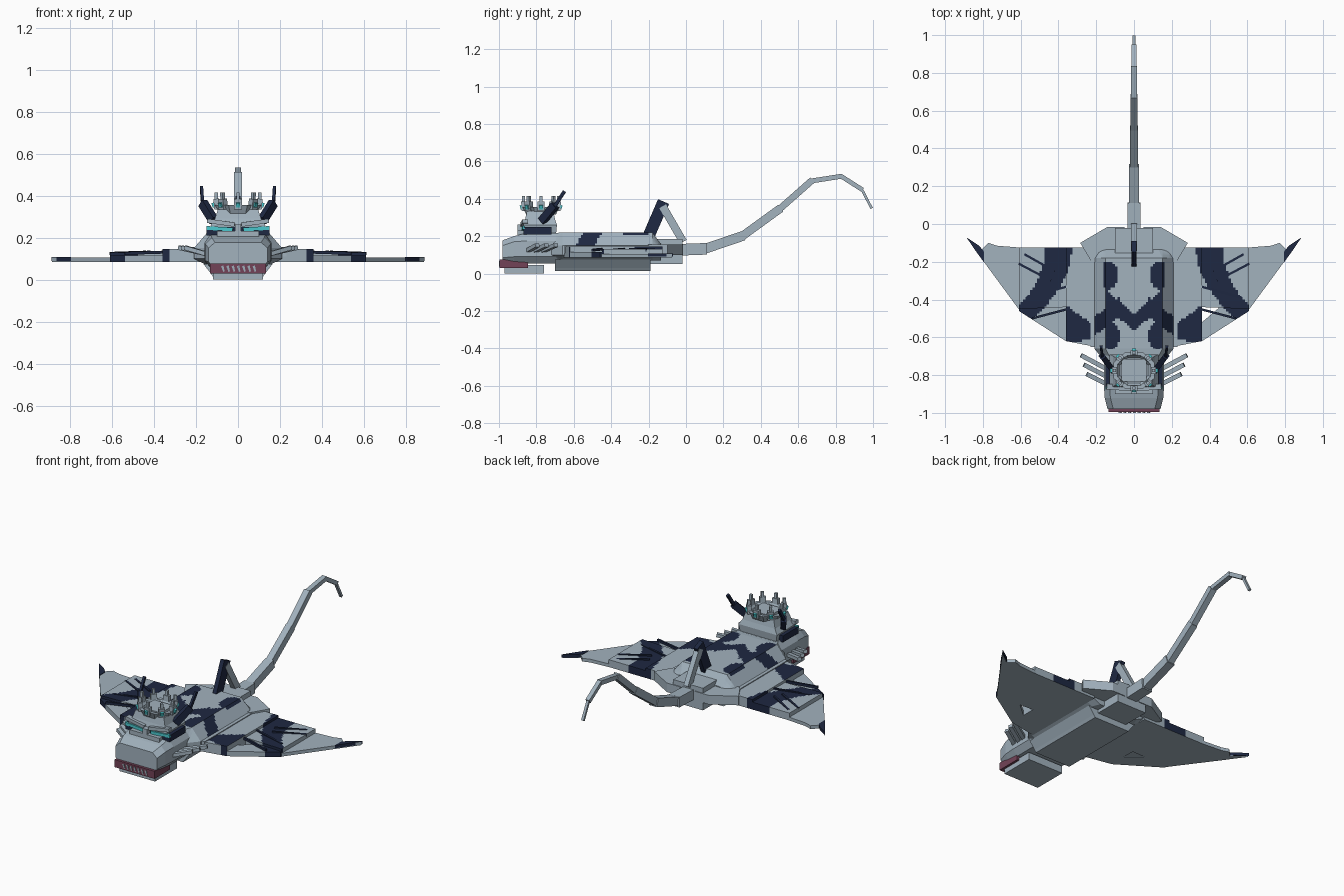
import bpy, bmesh, math
from mathutils import Vector

if "Cube" in bpy.data.objects:
    bpy.data.objects.remove(bpy.data.objects["Cube"], do_unlink=True)


def material(name, rgb):
    m = bpy.data.materials.new(name)
    m.use_nodes = True
    m.diffuse_color = (*rgb, 1)
    m.node_tree.nodes["Principled BSDF"].inputs["Base Color"].default_value = (*rgb, 1)
    return m


GREY = material("ray grey", (0.36, 0.445, 0.515))
NAVY = material("camouflage navy", (0.013, 0.021, 0.054))
MAROON = material("lip maroon", (0.17, 0.055, 0.095))
CYAN = material("glow cyan", (0.07, 0.58, 0.62))


def loft(name, rings, mat=GREY):
    """Closed solid through matching rings of points."""
    bm = bmesh.new()
    loops = [[bm.verts.new(p) for p in r] for r in rings]
    n = len(loops[0])
    for a, b in zip(loops, loops[1:]):
        for i in range(n):
            j = (i + 1) % n
            bm.faces.new((a[i], a[j], b[j], b[i]))
    bm.faces.new(loops[0])
    bm.faces.new(loops[-1])
    bmesh.ops.recalc_face_normals(bm, faces=bm.faces[:])
    mesh = bpy.data.meshes.new(name)
    bm.to_mesh(mesh)
    bm.free()
    mesh.materials.append(mat)
    ob = bpy.data.objects.new(name, mesh)
    bpy.context.collection.objects.link(ob)
    return ob


def plate(name, outline, z0, z1, mat=GREY, s=1):
    return loft(name, [[(s * x, y, z) for x, y in outline] for z in (z0, z1)], mat)


def box(name, x, y, z, mat=GREY):
    return plate(name, [(x[0], y[0]), (x[1], y[0]), (x[1], y[1]), (x[0], y[1])], *z, mat)


def beam(name, p, q, w, h, mat=GREY, taper=1):
    """Rectangular bar from p to q, w across and h high."""
    p, q = Vector(p), Vector(q)
    d = (q - p).normalized()
    side = d.cross(Vector((0, 0, 1)))
    side = side.normalized() if side.length > 0.01 else Vector((1, 0, 0))
    up = side.cross(d)
    ring = [(-1, -1), (1, -1), (1, 1), (-1, 1)]
    return loft(name, [[c + side * (i * w * k / 2) + up * (j * h * k / 2) for i, j in ring]
                       for c, k in ((p, 1), (q, taper))], mat)


def section(half, y):
    """Symmetric cross-section at depth y from its right half."""
    return [(x, y, z) for x, z in half] + [(-x, y, z) for x, z in reversed(half)]


def spot(a, y, ca, cy, ra, ry):
    return ((a - ca) / ra) ** 2 + ((y - cy) / ry) ** 2 < 1


def body_camo(a, y):
    chevron = a < 0.15 and abs(y + 0.52 - 0.85 * a) < 0.045
    limb = a > 0.07 and abs(y + 0.43 + 0.8 * (a - 0.07)) < 0.05
    front_spot = a < 0.15 and spot(a, y, 0.125, -0.595, 0.05, 0.07)
    return chevron or limb or front_spot or (a < 0.165 and spot(a, y, 0.135, -0.27, 0.05, 0.075))


def wing_camo(a, y):
    front = a < 0.36 and abs(y + 0.57 - 0.28 * (a - 0.22)) < 0.04 + 0.43 * (a - 0.22)
    return front or abs(a - 0.40 - 1.5 * (y + 0.13) ** 2) < 0.07


def camouflage(ob, rule, step=0.0125):
    """Cut the part into small cells and paint the upper ones by rule."""
    bm = bmesh.new()
    bm.from_mesh(ob.data)
    for axis in (0, 1):
        vals = [v.co[axis] for v in bm.verts]
        k = math.floor(min(vals) / step) + 1
        while k * step < max(vals):
            co, no = Vector((0, 0, 0)), Vector((0, 0, 0))
            co[axis], no[axis] = k * step, 1
            bmesh.ops.bisect_plane(bm, geom=bm.verts[:] + bm.edges[:] + bm.faces[:],
                                   plane_co=co, plane_no=no)
            k += 1
    ob.data.materials.append(NAVY)
    for f in bm.faces:
        c = f.calc_center_median()
        if f.normal.z > -0.1 and rule(abs(c.x), c.y):
            f.material_index = 1
    bm.to_mesh(ob.data)
    bm.free()


# Body: faceted hull above a belly slab
neck = [(0.13, 0.07), (0.16, 0.1), (0.16, 0.15), (0.12, 0.215)]
hull = [(0.15, 0.07), (0.21, 0.1), (0.21, 0.15), (0.15, 0.22)]
rump = [(0.13, 0.07), (0.19, 0.1), (0.19, 0.14), (0.13, 0.16)]
body = loft("body", [section(neck, -0.72), section(hull, -0.66), section(hull, -0.18), section(rump, -0.135)])
camouflage(body, body_camo)
belly = [(0.12, 0.015), (0.13, 0.03), (0.165, 0.075)]
loft("belly", [section(belly, -0.7), section(belly, -0.19)])

# Head and jaws
muzzle = [(0.12, 0.06), (0.14, 0.085), (0.14, 0.15), (0.11, 0.178)]
brow = [(0.13, 0.06), (0.155, 0.09), (0.155, 0.17), (0.125, 0.2)]
cheek = [(0.13, 0.055), (0.16, 0.09), (0.16, 0.175), (0.13, 0.218)]
loft("head", [section(muzzle, -0.98), section(brow, -0.92), section(cheek, -0.85), section(cheek, -0.69)])
box("lower_jaw", (-0.12, 0.12), (-0.97, -0.76), (0, 0.045))
box("lip", (-0.134, 0.134), (-0.996, -0.845), (0.03, 0.076), MAROON)
for i in range(-3, 4):
    beam("tooth", (i * 0.025, -0.996, 0.066), (i * 0.025 + 0.008, -0.996, 0.038), 0.008, 0.012, GREY, 0.6)

# Upper head with eyes
box("eye_band", (-0.15, 0.15), (-0.87, -0.72), (0.21, 0.25), NAVY)
box("snout_top", (-0.1, 0.1), (-0.9, -0.86), (0.19, 0.231))
loft("forehead", [[(sx * w, -0.78 + sy * d, z) for sx, sy in ((-1, -1), (1, -1), (1, 1), (-1, 1))]
                  for w, d, z in ((0.12, 0.085, 0.21), (0.13, 0.09, 0.26), (0.11, 0.08, 0.29), (0.095, 0.07, 0.335))])
box("nose_bridge", (-0.015, 0.015), (-0.9, -0.85), (0.2, 0.262))
for s in (1, -1):
    beam("eye", (s * 0.025, -0.873, 0.239), (s * 0.15, -0.868, 0.246), 0.014, 0.018, CYAN)
    beam("brow_plate", (s * 0.015, -0.87, 0.262), (s * 0.145, -0.86, 0.28), 0.03, 0.02)


# Crown: octagonal ring around a cap, with prongs and gems
def octagon(r, z):
    return [(r * math.cos(math.pi * (i + 0.5) / 4), -0.775 + 0.9 * r * math.sin(math.pi * (i + 0.5) / 4), z)
            for i in range(8)]


loft("crown", [octagon(0.095, 0.315), octagon(0.118, 0.355), octagon(0.095, 0.355), octagon(0.08, 0.335)])
box("crown_cap", (-0.065, 0.065), (-0.835, -0.715), (0.33, 0.352))
for i in range(8):
    t = math.pi * i / 4
    c, d = math.cos(t), 0.9 * math.sin(t)
    at = lambda r, z: (r * c, -0.775 + r * d, z)
    beam("crown_prong", at(0.1, 0.335), at(0.104, 0.385), 0.036, 0.026)
    beam("crown_tip", at(0.103, 0.38), at(0.104, 0.415), 0.016, 0.016)
    beam("crown_gem", at(0.113, 0.345), at(0.12, 0.366), 0.02, 0.014, CYAN)

# Wing panels, outlines for the model's left
inner = [(0.18, -0.655), (0.36, -0.62), (0.36, -0.125), (0.18, -0.125)]
middle = [(0.36, -0.44), (0.61, -0.45), (0.61, -0.125), (0.36, -0.125)]
outer = [(0.6, -0.465), (0.795, -0.2), (0.885, -0.075), (0.805, -0.135), (0.77, -0.1), (0.725, -0.115), (0.6, -0.125)]
tip = [(0.795, -0.202), (0.84, -0.14), (0.887, -0.07), (0.82, -0.115), (0.795, -0.145)]
strip = [(0.36, -0.62), (0.61, -0.46), (0.61, -0.435), (0.46, -0.435), (0.36, -0.52)]
rods = [((0.44, -0.3), (0.61, -0.21)), ((0.42, -0.25), (0.58, -0.16)),
        ((0.35, -0.33), (0.57, -0.39)), ((0.35, -0.45), (0.54, -0.5))]
gills = [((0.14, -0.77), (0.28, -0.695)), ((0.14, -0.81), (0.265, -0.745)), ((0.14, -0.85), (0.25, -0.795))]
for s, side in ((1, "left_"), (-1, "right_")):
    camouflage(plate(side + "inner_wing", inner, 0.085, 0.145, s=s), wing_camo)
    camouflage(plate(side + "middle_wing", middle, 0.085, 0.13, s=s), wing_camo)
    plate(side + "outer_wing", outer, 0.085, 0.105, s=s)
    camouflage(plate(side + "leading_strip", strip, 0.085, 0.115, s=s), wing_camo)
    beam(side + "wing_root", (s * 0.2, -0.65, 0.13), (s * 0.2, -0.14, 0.13), 0.06, 0.04)
    plate(side + "wing_tip", tip, 0.09, 0.108, NAVY, s)
    for p, q in rods:
        beam(side + "wing_rod", (s * p[0], p[1], 0.131), (s * q[0], q[1], 0.125), 0.012, 0.014, NAVY)
    for p, q in gills:
        beam(side + "gill", (s * p[0], p[1], 0.12), (s * q[0], q[1], 0.152), 0.024, 0.02)
    # Horns in two pieces
    beam(side + "horn_base", (s * 0.115, -0.77, 0.28), (s * 0.168, -0.7, 0.365), 0.03, 0.042, NAVY)
    beam(side + "horn_tip", (s * 0.168, -0.705, 0.355), (s * 0.174, -0.65, 0.44), 0.014, 0.018, NAVY)
    # Rear hip plates
    hip = [(0.05, -0.015), (0.14, -0.015), (0.285, -0.1), (0.225, -0.2), (0.05, -0.22)]
    plate(side + "hip_plate", hip, 0.1, 0.155, s=s)
plate("wing_filler", [(0.36, -0.57), (0.6, -0.44), (0.36, -0.43)], 0.09, 0.11, s=-1)

# Tail root, dorsal fin and its strut
box("tail_root", (-0.1, 0.1), (-0.2, -0.02), (0.05, 0.185))
beam("dorsal_fin", (0, -0.2, 0.2), (0, -0.12, 0.385), 0.026, 0.064, NAVY)
beam("fin_strut", (0, -0.125, 0.36), (0, -0.015, 0.17), 0.03, 0.042)

# Tail: jointed bars thinning to the tip
path = [(-0.04, 0.127), (0.1, 0.132), (0.3, 0.2), (0.5, 0.345), (0.67, 0.495), (0.83, 0.52), (0.94, 0.45), (0.993, 0.348)]
sizes = [(0.07, 0.062), (0.052, 0.052), (0.04, 0.045), (0.038, 0.036), (0.03, 0.026), (0.026, 0.024), (0.016, 0.014)]
for (p, q), (w, h) in zip(zip(path, path[1:]), sizes):
    a, b = Vector((0, *p)), Vector((0, *q))
    over = (b - a).normalized() * h * 0.2
    beam("tail_segment", a - over, b + (over if q[0] < 0.99 else over * 0), w, h)
